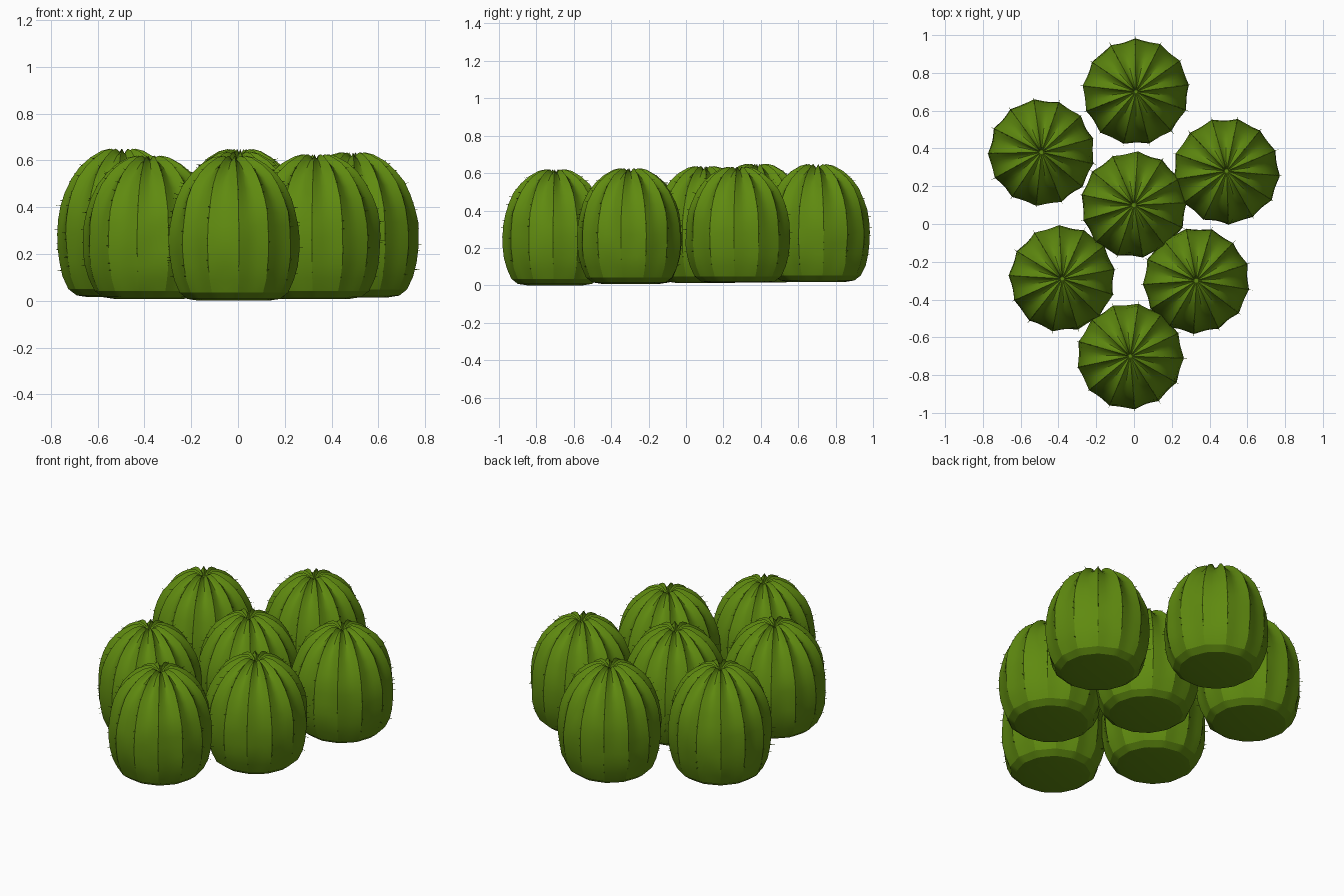
import bpy, bmesh, math, random
from mathutils import Vector, noise

if "Cube" in bpy.data.objects:
    bpy.data.objects.remove(bpy.data.objects["Cube"])

random.seed(4)
RIBS, SUB = 13, 6

green = bpy.data.materials.new("cactus green")
green.diffuse_color = (0.115, 0.255, 0.005, 1)
green.use_nodes = True
green.node_tree.nodes["Principled BSDF"].inputs["Base Color"].default_value = green.diffuse_color

# radius, height of the ribbed barrel, with a dimple at the crown
PROFILE = [(0.15, 0.0), (0.20, 0.008), (0.235, 0.035), (0.26, 0.09), (0.274, 0.15),
           (0.281, 0.21), (0.282, 0.27), (0.278, 0.33), (0.268, 0.39), (0.25, 0.445),
           (0.222, 0.505), (0.185, 0.555), (0.14, 0.595), (0.09, 0.624), (0.055, 0.633),
           (0.03, 0.622), (0.012, 0.605)]


def barrel_point(r, z, k, depth, lift):
    f = (k % SUB) / SUB
    dip = math.sin(math.pi * f)          # sharp ridge, rounded valley
    a = 2 * math.pi * k / (RIBS * SUB)
    rr = r * (1 - depth * dip)
    return Vector((rr * math.cos(a), rr * math.sin(a), z - lift * dip))


def make_barrel(name, x, y, z0, height, turn, seed):
    bm = bmesh.new()
    rings = []
    n = RIBS * SUB
    for r, z in PROFILE:
        top = min(1, max(0, (z - 0.3) / 0.3))
        low = min(1, max(0, z / 0.1))
        depth = 0.02 + 0.025 * low + 0.05 * top
        lift = 0.022 * top * min(1, r / 0.06)
        ring = []
        for k in range(n):
            p = barrel_point(r, z, k, depth, lift)
            # gentle organic lumps
            d = noise.noise(p * 9 + Vector((seed * 7.3, 0, 0))) * 0.006 * low
            p += Vector((p.x, p.y, 0)).normalized() * d
            ring.append(bm.verts.new(p))
        rings.append(ring)
    for a, b in zip(rings, rings[1:]):
        for k in range(n):
            j = (k + 1) % n
            bm.faces.new((a[k], a[j], b[j], b[k]))
    bm.faces.new(list(reversed(rings[0])))
    bm.faces.new(rings[-1])

    # thin thorns along each ridge
    for rib in range(RIBS):
        a = 2 * math.pi * rib / RIBS
        for i in range(3, 12):
            r, z = PROFILE[i]
            r2, z2 = PROFILE[i + 1]
            t = random.random()
            r, z = r + (r2 - r) * t, z + (z2 - z) * t
            out = Vector((math.cos(a), math.sin(a), (z - 0.25) * 0.8)).normalized()
            side = Vector((-math.sin(a), math.cos(a), 0))
            up = out.cross(side)
            base = Vector((r * math.cos(a), r * math.sin(a), z)) - out * 0.008
            tip = bm.verts.new(base + out * random.uniform(0.014, 0.03))
            tri = [bm.verts.new(base + (side * math.cos(q) + up * math.sin(q)) * 0.003)
                   for q in (0, 2.094, 4.189)]
            for m in range(3):
                bm.faces.new((tri[m], tri[(m + 1) % 3], tip))
    bmesh.ops.recalc_face_normals(bm, faces=bm.faces)
    me = bpy.data.meshes.new(name)
    bm.to_mesh(me)
    bm.free()
    me.materials.append(green)
    ob = bpy.data.objects.new(name, me)
    ob.location = (x, y, z0)
    ob.rotation_euler = (0, 0, turn)
    ob.scale = (1, 1, height / 0.633)
    bpy.context.collection.objects.link(ob)
    ob.select_set(True)
    bpy.context.view_layer.objects.active = ob


# cluster layout: x, y, base height, crown height
CLUSTER = [(0.01, 0.70, 0.018, 0.63), (-0.49, 0.38, 0.015, 0.635), (0.49, 0.28, 0.014, 0.62),
           (0.0, 0.10, 0.012, 0.625), (-0.38, -0.29, 0.008, 0.612), (0.33, -0.30, 0.008, 0.618),
           (-0.02, -0.70, 0.0, 0.62)]
for i, (x, y, z0, h) in enumerate(CLUSTER):
    make_barrel("cactus_barrel_%d" % (i + 1), x, y, z0, h, 0.13 + i * 1.1, i)
bpy.ops.object.shade_smooth_by_angle(angle=math.radians(24))
